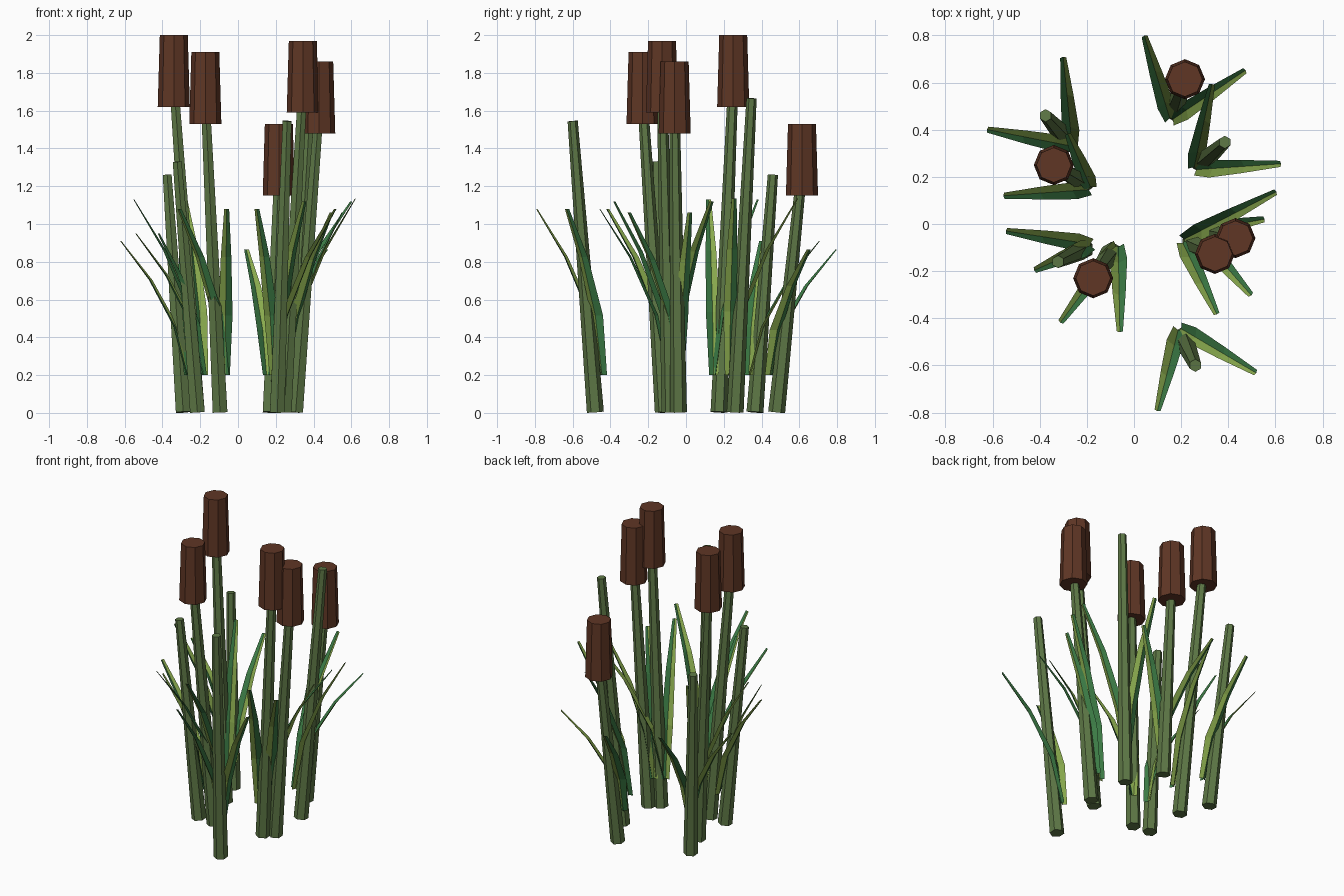
import bpy, bmesh, math
from mathutils import Vector

if "Cube" in bpy.data.objects:
    bpy.data.objects.remove(bpy.data.objects["Cube"])

def material(name, rgb):
    m = bpy.data.materials.new(name)
    m.diffuse_color = (*rgb, 1)
    m.use_nodes = True
    m.node_tree.nodes["Principled BSDF"].inputs["Base Color"].default_value = m.diffuse_color
    return m

STEM = material("stem_green", (0.11, 0.185, 0.06))
HEAD = material("seed_brown", (0.115, 0.037, 0.018))
LIME = material("leaf_lime", (0.25, 0.40, 0.075))
DEEP = material("leaf_deep_green", (0.045, 0.2, 0.06))

def add_object(name, bm, mats):
    mesh = bpy.data.meshes.new(name)
    bm.to_mesh(mesh)
    bm.free()
    for m in mats:
        mesh.materials.append(m)
    obj = bpy.data.objects.new(name, mesh)
    bpy.context.collection.objects.link(obj)

def tapered(name, a, b, r1, r2, sides, mat):
    """Tapered flat-sided cylinder from a to b."""
    a, b = Vector(a), Vector(b)
    bm = bmesh.new()
    bmesh.ops.create_cone(bm, cap_ends=True, segments=sides, radius1=r1,
                          radius2=r2, depth=(b - a).length)
    d = b - a
    rot = Vector((0, 0, 1)).rotation_difference(d).to_matrix()
    for v in bm.verts:
        v.co = rot @ v.co + (a + b) / 2
    add_object(name, bm, [mat])

def leaf(name, base, tip):
    """Folded blade curving outward, one colour on each side of the crease."""
    base, tip = Vector(base), Vector(tip)
    out = Vector((tip.x - base.x, tip.y - base.y, 0))
    side = Vector((out.y, -out.x, 0)).normalized()
    rows = []
    bm = bmesh.new()
    # outward fraction, height fraction, half width, fold depth
    for f, h, w, fold in ((0, 0, 0.024, 0.012), (0.17, 0.36, 0.037, 0.018),
                          (0.55, 0.71, 0.028, 0.013), (1, 1, 0.013, 0.004)):
        p = base + out * f
        p.z = base.z + (tip.z - base.z) * h
        mid = p + out.normalized() * fold
        rows.append([bm.verts.new(q) for q in (p - side * w, mid, p + side * w)])
    for r, s in zip(rows, rows[1:]):
        for i in range(2):
            face = bm.faces.new((r[i], r[i + 1], s[i + 1], s[i]))
            face.material_index = i
    add_object(name, bm, [DEEP, LIME])

# stem base xy, top xy, top z, has seed head, leaf tips xy, leaf tip z
plants = [
    ((-0.215, 0.175), (-0.34, 0.25), 2.00, True, ((-0.55, 0.12), (-0.28, 0.38)), 1.13),
    ((-0.095, -0.12), (-0.173, -0.23), 1.91, True, ((-0.31, -0.415), (-0.06, -0.455)), 1.08),
    ((0.305, -0.04), (0.43, -0.06), 1.86, True, ((0.495, -0.30), (0.55, 0.02)), 1.06),
    ((0.245, -0.085), (0.343, -0.127), 1.97, True, ((0.35, -0.38), (0.60, 0.135)), 1.12),
    ((0.17, 0.48), (0.216, 0.614), 1.53, True, ((0.045, 0.795), (0.47, 0.65)), 0.865),
    ((-0.29, 0.365), (-0.375, 0.46), 1.26, False, ((-0.30, 0.705), (-0.62, 0.40)), 0.91),
    ((-0.215, -0.107), (-0.322, -0.16), 1.33, False, ((-0.54, -0.03), (-0.42, -0.195)), 0.95),
    ((0.286, 0.26), (0.385, 0.347), 1.665, False, ((0.33, 0.59), (0.62, 0.255)), 1.135),
    ((0.208, -0.48), (0.26, -0.60), 1.545, False, ((0.10, -0.79), (0.515, -0.63)), 1.08),
]

for n, (b, t, top, has_head, tips, leaf_z) in enumerate(plants, 1):
    # leaning stem, ending inside the seed head where there is one
    stem_top = top - 0.25 if has_head else top
    tapered(f"stem_{n}", (*b, 0.004), (*t, stem_top), 0.045, 0.027, 6, STEM)
    # upright octagonal seed head
    if has_head:
        tapered(f"seed_head_{n}", (*t, top - 0.38), (*t, top), 0.085, 0.074, 8, HEAD)
    # pair of leaves growing from the inner side of the stem
    inner = Vector(b) - Vector(b).normalized() * 0.045
    for i, tip in enumerate(tips, 1):
        leaf(f"leaf_{n}_{i}", (*inner, 0.2), (*tip, leaf_z))
